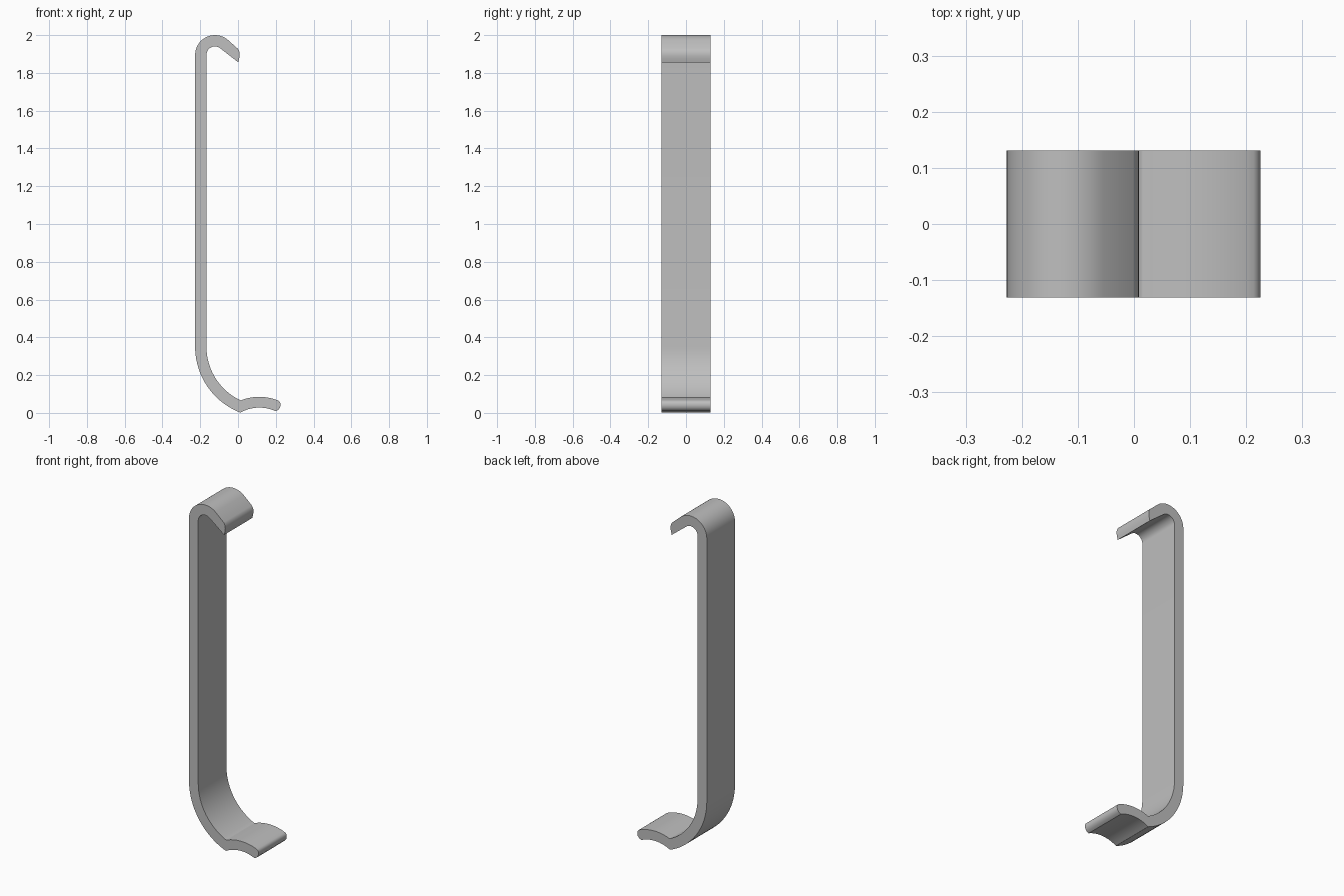
import bpy, bmesh
from math import radians, cos, sin

cube = bpy.data.objects.get("Cube")
if cube:
    bpy.data.objects.remove(cube, do_unlink=True)

HALF_WIDTH = 0.131


def arc(centre, radius, start, end, steps):
    """Points on an arc in the x-z plane, angles in degrees."""
    angles = [radians(start + (end - start) * i / steps) for i in range(steps + 1)]
    return [(centre[0] + radius * cos(a), centre[1] + radius * sin(a)) for a in angles]


# Centres of the three bends
hook = (-0.122, 1.895)
sweep = (0.146, 0.35)
foot = (0.113, -0.177)

# Closed side profile of the bent strip
profile = arc(hook, 0.105, 50, 180, 24)                 # outside of hook
profile += arc(sweep, 0.373, 180, 248.6, 20)            # outside of lower sweep
profile += arc(foot, 0.205, 119, 65, 14)                # underside of foot
profile += [(0.213, 0.016), (0.222, 0.027), (0.225, 0.040),
            (0.224, 0.052), (0.220, 0.060)]             # rounded toe
profile += arc(foot, 0.262, 67.5, 111.7, 14)            # top of foot
profile += arc(sweep, 0.313, 244.8, 180, 20)            # inside of lower sweep
profile += arc(hook, 0.045, 180, 50, 20)                # inside of hook
profile += [(0.001, 1.856), (0.006, 1.874), (0.009, 1.893),
            (0.008, 1.908), (0.004, 1.920), (-0.002, 1.929)]  # rounded hook tip

# Extrude the profile across the width
bm = bmesh.new()
face = bm.faces.new([bm.verts.new((x, -HALF_WIDTH, z)) for x, z in profile])
result = bmesh.ops.extrude_face_region(bm, geom=[face], use_keep_orig=True)
moved = [v for v in result["geom"] if isinstance(v, bmesh.types.BMVert)]
bmesh.ops.translate(bm, verts=moved, vec=(0, 2 * HALF_WIDTH, 0))
bmesh.ops.recalc_face_normals(bm, faces=bm.faces)
mesh = bpy.data.meshes.new("hook_strip")
bm.to_mesh(mesh)
bm.free()

strip = bpy.data.objects.new("hook_strip", mesh)
bpy.context.collection.objects.link(strip)

# Plain grey
grey = bpy.data.materials.new("light_grey")
grey.use_nodes = True
colour = (0.52, 0.52, 0.52, 1)
grey.diffuse_color = colour
grey.node_tree.nodes["Principled BSDF"].inputs["Base Color"].default_value = colour
mesh.materials.append(grey)

# Smooth bends, sharp rims
bpy.ops.object.select_all(action="DESELECT")
strip.select_set(True)
bpy.context.view_layer.objects.active = strip
bpy.ops.object.shade_smooth_by_angle(angle=radians(30))
